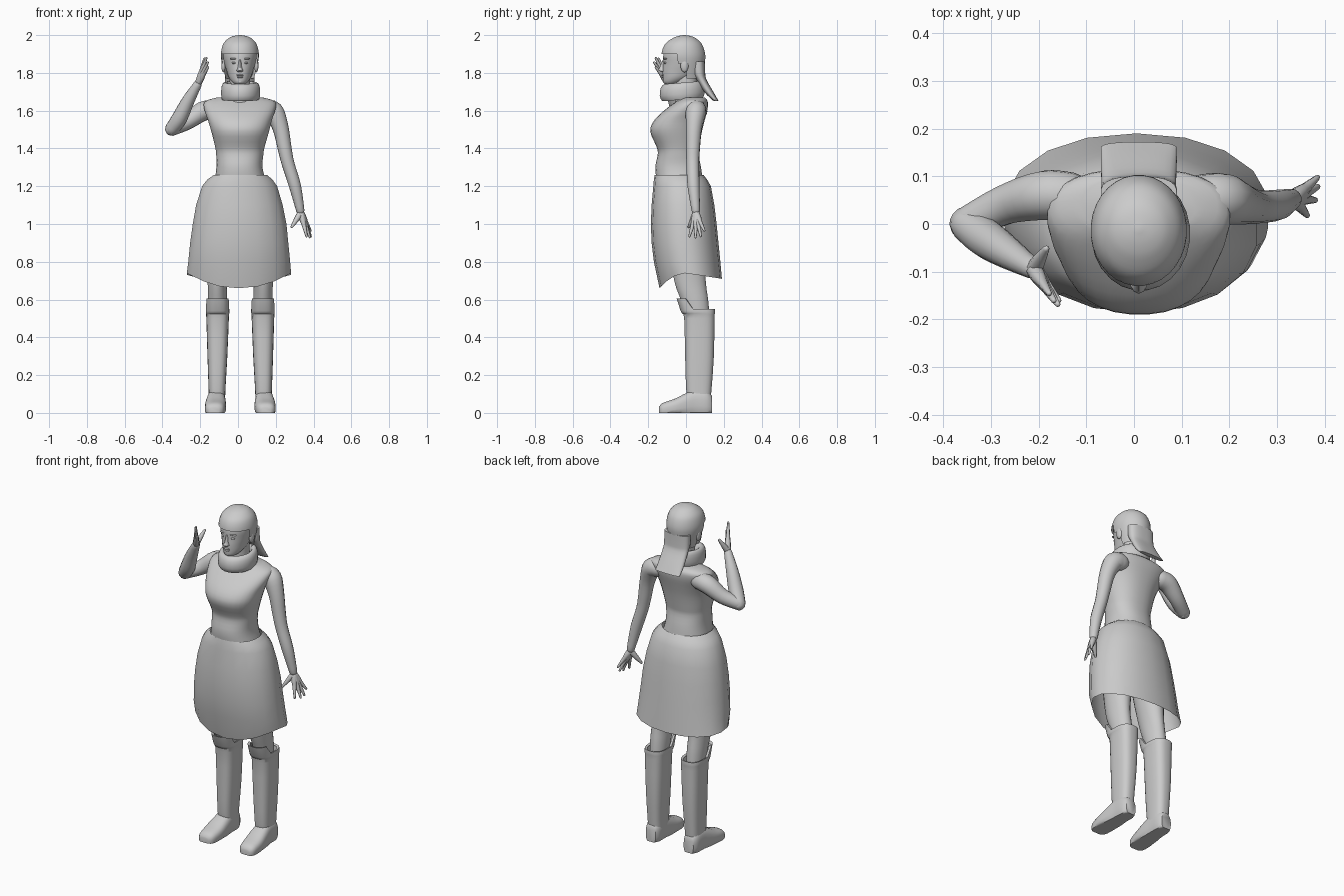
import bpy, bmesh, math
from mathutils import Vector


def spline(rows, k):
    """Catmull-Rom interpolation of rows of numbers, k steps per span."""
    if k < 2:
        return rows
    out = []
    for i in range(len(rows) - 1):
        a, b, c, d = rows[max(i - 1, 0)], rows[i], rows[i + 1], rows[min(i + 2, len(rows) - 1)]
        for s in range(k):
            t = s / k
            out.append([0.5 * (2 * q + (r - p) * t + (2 * p - 5 * q + 4 * r - u) * t * t
                               + (3 * q - p - 3 * r + u) * t ** 3) for p, q, r, u in zip(a, b, c, d)])
    return out + [list(rows[-1])]


def skin(name, rings, caps=True, cut=None, angle=50):
    """Bridge rings of points into one object; cut(center) removes faces."""
    bm = bmesh.new()
    vs = [[bm.verts.new(p) for p in r] for r in rings]
    n = len(vs[0])
    for a, b in zip(vs, vs[1:]):
        for i in range(n):
            j = (i + 1) % n
            bm.faces.new((a[i], a[j], b[j], b[i]))
    if caps:
        bm.faces.new(vs[0][::-1])
        bm.faces.new(vs[-1])
    bmesh.ops.recalc_face_normals(bm, faces=bm.faces)
    if cut:
        gone = [f for f in bm.faces if cut(f.calc_center_median())]
        bmesh.ops.delete(bm, geom=gone, context='FACES')
    me = bpy.data.meshes.new(name)
    bm.to_mesh(me)
    bm.free()
    ob = bpy.data.objects.new(name, me)
    bpy.context.collection.objects.link(ob)
    bpy.ops.object.select_all(action='DESELECT')
    ob.select_set(True)
    bpy.context.view_layer.objects.active = ob
    bpy.ops.object.shade_smooth_by_angle(angle=math.radians(angle))
    return ob


def loft(name, rows, n=24, k=3, power=2.0, axis='z', warp=None, **kw):
    """Rows are (height, x0, x1, y0, y1) bounds; for axis y: (y, x0, x1, z0, z1)."""
    rings = []
    for h, x0, x1, y0, y1 in spline(rows, k):
        ring = []
        for i in range(n):
            t = 2 * math.pi * (i + 0.5) / n
            c, s = math.cos(t), math.sin(t)
            u = (x0 + x1) / 2 + (x1 - x0) / 2 * math.copysign(abs(c) ** (2 / power), c)
            v = (y0 + y1) / 2 + (y1 - y0) / 2 * math.copysign(abs(s) ** (2 / power), s)
            p = Vector((u, v, h)) if axis == 'z' else Vector((u, h, v))
            ring.append(warp(p) if warp else p)
        rings.append(ring)
    return skin(name, rings, **kw)


def tube(name, rows, n=14, k=4):
    """Rows are (x, y, z, radius); ends are rounded."""
    rows = spline(rows, k)
    pts = [(Vector(r[:3]), r[3]) for r in rows]
    d0 = (pts[0][0] - pts[1][0]).normalized()
    d1 = (pts[-1][0] - pts[-2][0]).normalized()
    (a, ra), (b, rb) = pts[0], pts[-1]
    pts = ([(a + d0 * ra * .95, ra * .3), (a + d0 * ra * .6, ra * .8)] + pts
           + [(b + d1 * rb * .6, rb * .8), (b + d1 * rb * .95, rb * .3)])
    side, rings = None, []
    for i, (p, r) in enumerate(pts):
        t = (pts[min(i + 1, len(pts) - 1)][0] - pts[max(i - 1, 0)][0]).normalized()
        side = t.orthogonal() if side is None else side - t * side.dot(t)
        side.normalize()
        up = t.cross(side)
        rings.append([p + r * (side * math.cos(2 * math.pi * j / n) + up * math.sin(2 * math.pi * j / n))
                      for j in range(n)])
    return skin(name, rings)


def blob(name, c, r):
    """Small ellipsoid."""
    rows = []
    for i in range(9):
        a = math.pi * (i + .3) / 8.6 - math.pi / 2
        h, w = math.sin(a), math.cos(a)
        rows.append((c[2] + r[2] * h, c[0] - r[0] * w, c[0] + r[0] * w, c[1] - r[1] * w, c[1] + r[1] * w))
    return loft(name, rows, n=12, k=1)


def hand(name, wrist, tips, thumb):
    """Fingers fan out of the wrist and overlap into a palm."""
    w = Vector(wrist)
    mean = sum((Vector(t) for t in tips), Vector()) / len(tips)
    for i, t in enumerate(tips):
        t = Vector(t)
        knuckle = w.lerp(mean.lerp(t, .95), .5)
        tube(f"{name}_finger_{i + 1}", [(*w, .018), (*w.lerp(knuckle, .6), .016),
                                        (*knuckle, .012), (*knuckle.lerp(t, .5), .009), (*t, .006)], 8, 2)
    t = Vector(thumb)
    tube(f"{name}_thumb", [(*w, .018), (*w.lerp(t, .5), .014), (*t, .007)], 8, 3)


# Torso and neck
loft("torso", [(1.22, -.125, .15, -.155, .09), (1.30, -.115, .13, -.163, .08), (1.37, -.116, .135, -.15, .066),
               (1.41, -.122, .142, -.157, .07), (1.49, -.142, .165, -.19, .085), (1.55, -.16, .18, -.168, .10),
               (1.61, -.18, .20, -.105, .115), (1.65, -.175, .195, -.05, .115), (1.67, -.11, .13, -.02, .10)],
     n=32, power=2.3)
loft("neck", [(1.62, -.06, .08, -.06, .08), (1.70, -.045, .065, -.06, .06), (1.80, -.045, .065, -.065, .06)])

# Rolled collar, drooping to the front
loft("collar", [(1.665, -.065, .09, -.09, .07), (1.66, -.085, .11, -.125, .09), (1.69, -.09, .118, -.14, .10),
                (1.73, -.087, .115, -.135, .095), (1.75, -.075, .10, -.115, .08), (1.74, -.055, .08, -.09, .065),
                (1.69, -.045, .07, -.07, .06)],
     n=24, k=2, caps=False, warp=lambda p: Vector((p.x, p.y, p.z + .08 * p.y)))


# Open skirt with a dipped hem
def hem(p):
    if p.z < .75:
        p.z -= .08 * max(0, -p.y / .14) ** 2 + .03 * max(0, p.y / .19)
    return p


loft("skirt", [(.74, -.275, .285, -.14, .19), (.80, -.267, .28, -.17, .182), (.90, -.257, .27, -.182, .172),
               (1.0, -.243, .26, -.186, .162), (1.1, -.225, .24, -.182, .15), (1.2, -.193, .21, -.173, .132),
               (1.235, -.165, .185, -.17, .112), (1.26, -.13, .155, -.166, .093)],
     n=18, k=1, power=2.15, caps=False, warp=hem)


# Legs, boots and feet on both sides
def leg_rows(s, rows):
    return [(h, .012 + s * c - w, .012 + s * c + w, a, b) for h, c, w, a, b in rows]


def flap(p):
    if p.z > .545 and p.y < .03:
        p.z += .055
        p.y -= .015
    return p


def sole(p):
    p.z = max(p.z, 0)
    return p


for s, side in ((-1, "right"), (1, "left")):
    loft(side + "_leg", leg_rows(s, [(1.2, .075, .08, -.11, .09), (.9, .105, .075, -.09, .10),
                                     (.7, .12, .053, -.063, .105), (.58, .121, .05, -.022, .12),
                                     (.42, .12, .042, .02, .13)]))
    loft(side + "_boot", leg_rows(s, [(.06, .123, .043, .01, .13), (.13, .123, .045, 0, .136),
                                      (.3, .121, .053, -.005, .148), (.5, .12, .06, -.01, .152),
                                      (.525, .12, .062, -.02, .153), (.55, .12, .062, -.035, .153),
                                      (.545, .12, .05, -.02, .14)]),
         k=2, power=2.8, warp=flap, caps=False)
    loft(side + "_foot", leg_rows(s, [(-.143, .137, .025, -.01, .03), (-.125, .135, .047, -.02, .052),
                                      (-.06, .132, .056, -.02, .075), (0, .129, .053, -.02, .105),
                                      (.05, .127, .048, -.02, .125), (.11, .126, .045, -.02, .12),
                                      (.138, .125, .032, -.01, .09)]),
         axis='y', power=2.7, warp=sole)

# Arms: one raised beside the face, one hanging
tube("raised_upper_arm", [(-.13, .058, 1.605, .05), (-.19, .06, 1.595, .052), (-.27, .04, 1.54, .042),
                          (-.35, 0, 1.503, .036)])
tube("raised_forearm", [(-.35, 0, 1.503, .037), (-.31, -.03, 1.56, .041), (-.265, -.06, 1.65, .034),
                        (-.213, -.093, 1.74, .022)])
tube("hanging_arm", [(.14, .055, 1.605, .05), (.188, .052, 1.595, .054), (.225, .042, 1.51, .043),
                     (.247, .037, 1.40, .037), (.265, .036, 1.32, .034), (.302, .04, 1.2, .032),
                     (.33, .052, 1.07, .022)])
hand("raised_hand", (-.21, -.095, 1.745),
     [(-.178, -.145, 1.875), (-.168, -.16, 1.878), (-.16, -.168, 1.855), (-.158, -.16, 1.83)], (-.184, -.052, 1.82))
hand("hanging_hand", (.333, .053, 1.06),
     [(.384, .097, .965), (.385, .078, .935), (.38, .05, .93), (.363, .018, .935)], (.285, .015, .985))

# Head and face details
loft("head", [(1.738, -.012, .032, -.107, -.06), (1.75, -.03, .05, -.12, -.02), (1.775, -.048, .068, -.123, .03),
              (1.81, -.06, .08, -.124, .07), (1.85, -.072, .092, -.121, .09), (1.90, -.08, .10, -.12, .092),
              (1.95, -.07, .09, -.10, .075), (1.98, -.04, .06, -.06, .04)], n=28)
loft("nose", [(1.806, -.004, .024, -.13, -.10), (1.813, -.008, .028, -.146, -.10), (1.83, -.001, .021, -.14, -.10),
              (1.87, .003, .017, -.122, -.10)], n=10)
blob("upper_lip", (.01, -.122, 1.788), (.02, .009, .005))
blob("lower_lip", (.01, -.121, 1.778), (.017, .009, .006))
blob("chin", (.01, -.108, 1.755), (.018, .014, .013))
for s, side in ((-1, "right"), (1, "left")):
    blob(side + "_eye", (.01 + s * .03, -.108, 1.853), (.014, .01, .006))
    blob(side + "_brow", (.01 + s * .032, -.108, 1.875), (.022, .012, .005))
    blob(side + "_ear", (.01 + s * .087, -.008, 1.84), (.012, .022, .037))

# Hair cap, open over the face, and the long back lock
loft("hair_cap", [(1.77, -.065, .085, -.10, .088), (1.85, -.085, .105, -.12, .10), (1.90, -.091, .111, -.13, .102),
                  (1.95, -.08, .10, -.113, .086), (1.98, -.055, .075, -.077, .057), (1.994, -.028, .048, -.045, .03),
                  (2.0, .005, .015, -.015, -.005)],
     n=32, k=4, cut=lambda c: c.z < 1.775 or (c.z < 1.9 and c.y < -.05) or (c.z < 1.85 and c.y < .01))
loft("back_hair", [(1.86, -.07, .09, .03, .10), (1.80, -.07, .09, .035, .102), (1.765, -.068, .088, .055, .108),
                   (1.70, -.07, .09, .095, .145), (1.652, -.07, .09, .145, .172)], power=2.6)
